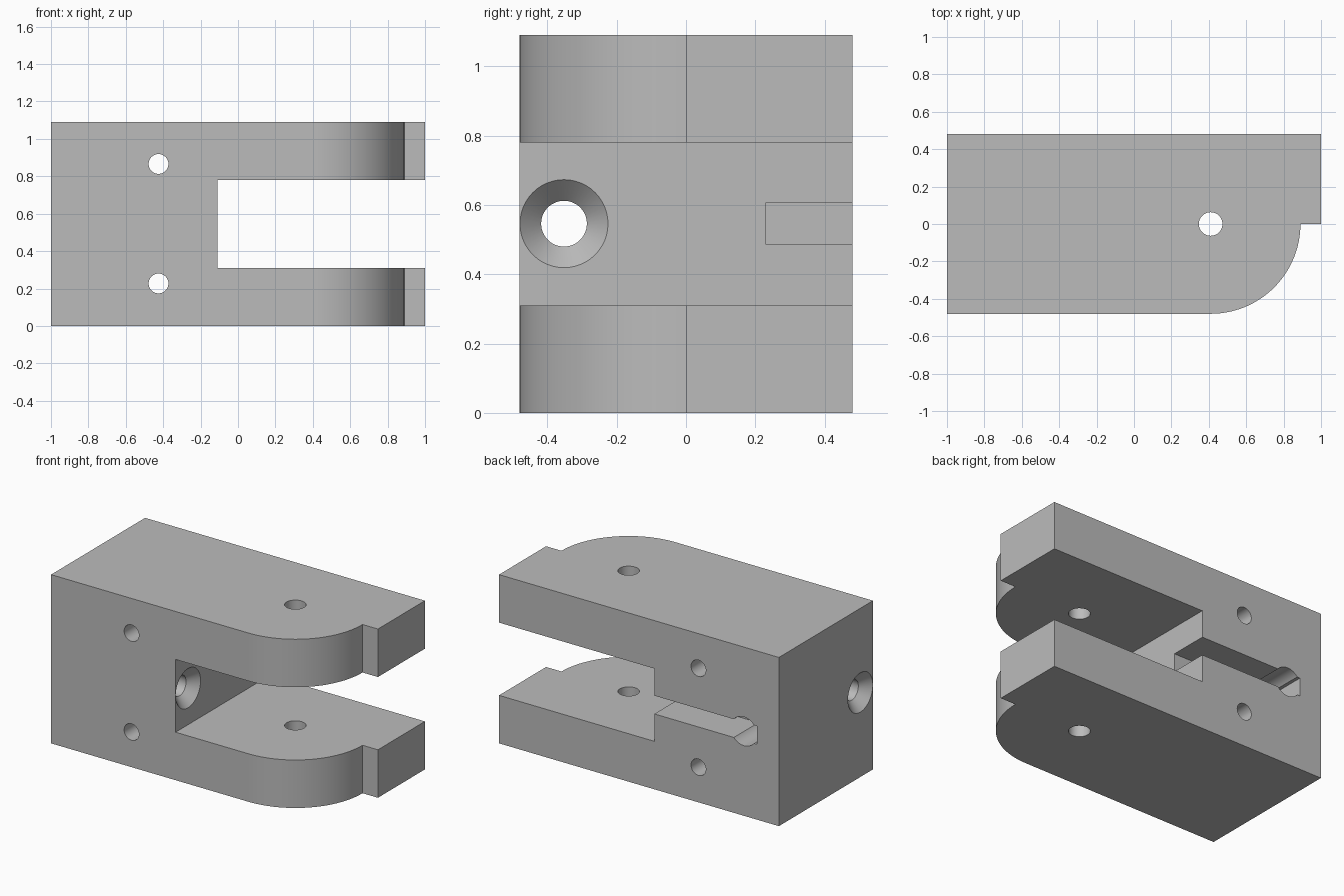
import bpy
import bmesh
from math import pi, cos, sin, radians
from mathutils import Matrix, Vector

HALF_Y, HEIGHT, MID_Z = 0.48, 1.09, 0.546
PIVOT_X = 0.41

cube = bpy.data.objects.get("Cube")
if cube:
    bpy.data.objects.remove(cube, do_unlink=True)

metal = bpy.data.materials.new("plain grey")
metal.use_nodes = True
grey = (0.5, 0.5, 0.5, 1)
metal.diffuse_color = grey
metal.node_tree.nodes["Principled BSDF"].inputs["Base Color"].default_value = grey


def make_object(name, bm):
    bmesh.ops.recalc_face_normals(bm, faces=bm.faces)
    mesh = bpy.data.meshes.new(name)
    bm.to_mesh(mesh)
    bm.free()
    mesh.materials.append(metal)
    obj = bpy.data.objects.new(name, mesh)
    bpy.context.collection.objects.link(obj)
    return obj


def box(name, low, high):
    low, high = Vector(low), Vector(high)
    bm = bmesh.new()
    bmesh.ops.create_cube(bm, size=1, matrix=Matrix.Translation((low + high) / 2)
                          @ Matrix.Diagonal((*(high - low), 1)))
    return make_object(name, bm)


def drill(name, axis, centre, profile, sides=48):
    """Closed round cutter from (distance along axis, radius) pairs."""
    turn = Vector((0, 0, 1)).rotation_difference(Vector(axis)).to_matrix()
    bm = bmesh.new()
    rings = []
    for dist, rad in profile:
        rings.append([bm.verts.new(Vector(centre) + turn @ Vector(
            (rad * cos(2 * pi * i / sides), rad * sin(2 * pi * i / sides), dist)))
            for i in range(sides)])
    for a, b in zip(rings, rings[1:]):
        for i in range(sides):
            j = (i + 1) % sides
            bm.faces.new((a[i], a[j], b[j], b[i]))
    bm.faces.new(rings[0])
    bm.faces.new(rings[-1])
    return make_object(name, bm)


# Block with a rounded front corner and a small stop step at the fork end
outline = [(-1, HALF_Y), (-1, -HALF_Y)]
steps = 40
for i in range(steps + 1):
    a = -pi / 2 + pi / 2 * i / steps
    outline.append((PIVOT_X + HALF_Y * cos(a), HALF_Y * sin(a)))
outline += [(1, 0), (1, HALF_Y)]
bm = bmesh.new()
base = bm.faces.new([bm.verts.new((x, y, 0)) for x, y in outline])
top = bmesh.ops.extrude_face_region(bm, geom=[base])["geom"]
bmesh.ops.translate(bm, vec=(0, 0, HEIGHT),
                    verts=[v for v in top if isinstance(v, bmesh.types.BMVert)])
clevis = make_object("clevis_block", bm)

# Fork gap, and the shallow groove in the back
cutters = [
    box("fork_gap", (-0.11, -1, 0.31), (1.2, 1, 0.78)),
    box("back_groove", (-0.843, 0.23, 0.487), (0.1, 0.7, 0.605)),
    drill("groove_end_pocket", (0, 1, 0), (-0.75, 0.23, MID_Z), [(0, 0.093), (0.5, 0.093)]),
    drill("pivot_hole", (0, 0, 1), (PIVOT_X, 0, 0), [(-0.2, 0.063), (1.3, 0.063)]),
]
# Two cross holes from front to back
for label, z in (("lower", 0.227), ("upper", 0.866)):
    cutters.append(drill(label + "_cross_hole", (0, 1, 0), (-0.425, 0, z),
                         [(-0.7, 0.053), (0.7, 0.053)]))
# Lengthwise hole, countersunk at both ends
wide, narrow, sink = 0.127, 0.066, 0.061
cutters.append(drill("countersunk_hole", (1, 0, 0), (0, -0.352, MID_Z),
                     [(-1.1, wide), (-1, wide), (-1 + sink, narrow),
                      (-0.11 - sink, narrow), (-0.11, wide), (0, wide)]))

for cutter in cutters:
    cut = clevis.modifiers.new(cutter.name, "BOOLEAN")
    cut.operation = "DIFFERENCE"
    cut.solver = "EXACT"
    cut.object = cutter

# Keep the finished cut shape and remove the cutters
bpy.context.view_layer.update()
graph = bpy.context.evaluated_depsgraph_get()
finished = bpy.data.meshes.new_from_object(clevis.evaluated_get(graph))
clevis.modifiers.clear()
clevis.data = finished
finished.materials.clear()
finished.materials.append(metal)
for face in finished.polygons:
    face.material_index = 0
for cutter in cutters:
    bpy.data.objects.remove(cutter, do_unlink=True)

bpy.ops.object.select_all(action="DESELECT")
clevis.select_set(True)
bpy.context.view_layer.objects.active = clevis
bpy.ops.object.shade_smooth_by_angle(angle=radians(25))
